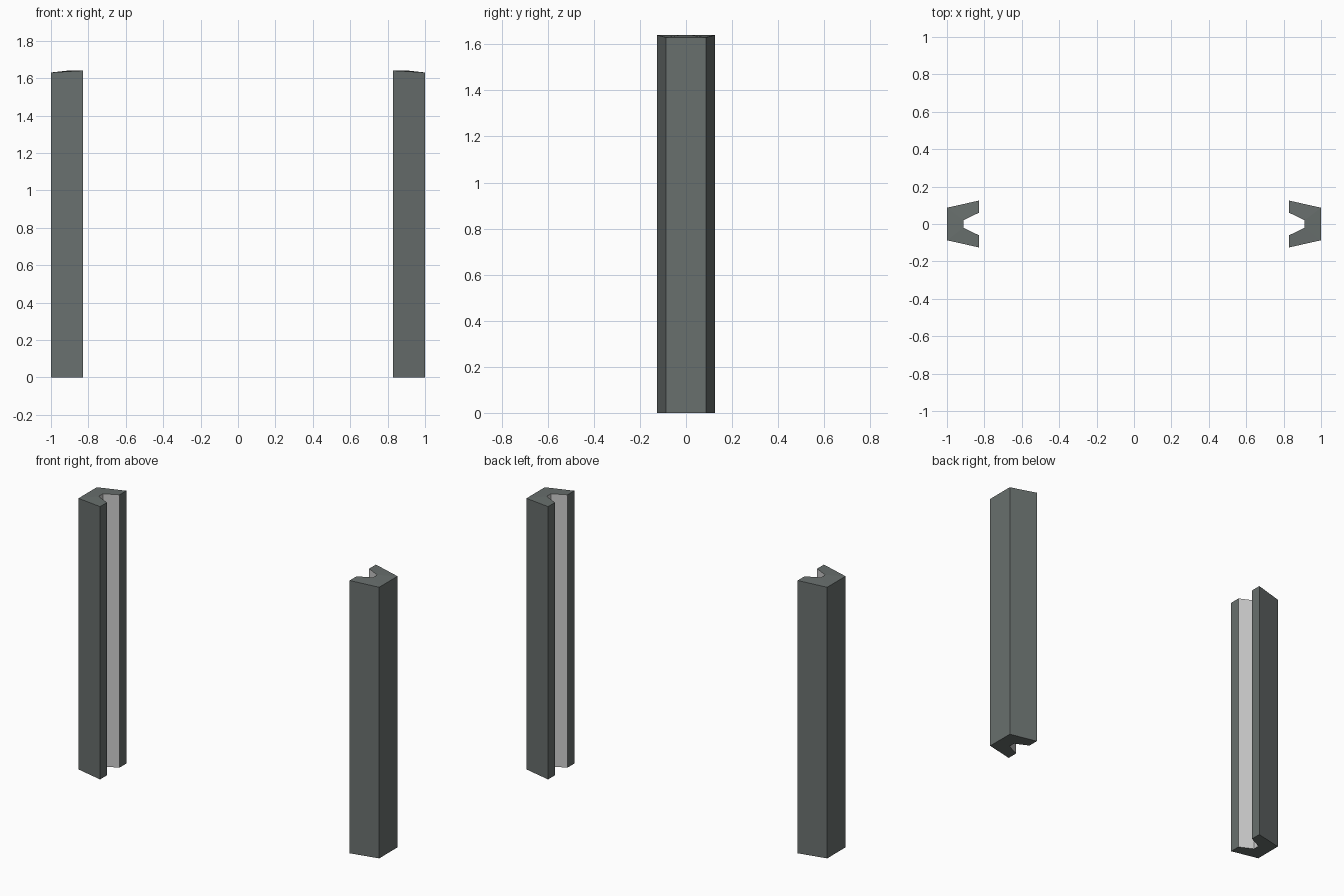
import bpy, bmesh

if "Cube" in bpy.data.objects:
    bpy.data.objects.remove(bpy.data.objects["Cube"])


def material(name, colour):
    mat = bpy.data.materials.new(name)
    mat.diffuse_color = (*colour, 1)
    mat.use_nodes = True
    mat.node_tree.nodes["Principled BSDF"].inputs["Base Color"].default_value = mat.diffuse_color
    return mat


body = material("dark_grey", (0.14, 0.16, 0.155))
lining = material("light_grey", (0.75, 0.75, 0.75))

# Post cross-section (x, y, top height): outer face, arm tips, tapered groove
half = [(1.0, 0.087, 1.63), (0.83, 0.125, 1.64), (0.83, 0.06, 1.64), (0.912, 0.02, 1.64)]
section = half + [(x, -y, z) for x, y, z in reversed(half)]
# Cap split into two arms and the bridge behind the groove
CAPS = [(0, 1, 2, 3), (7, 0, 3, 4), (4, 5, 6, 7)]
GROOVE = (2, 3, 4)


def post(name, side):
    bm = bmesh.new()
    low = [bm.verts.new((side * x, y, 0)) for x, y, z in section]
    top = [bm.verts.new((side * x, y, z)) for x, y, z in section]
    # Side walls, with a light lining in the groove
    for i in range(8):
        j = (i + 1) % 8
        wall = bm.faces.new((low[i], low[j], top[j], top[i]))
        wall.material_index = 1 if i in GROOVE else 0
    # Bottom and sloping top
    for cap in CAPS:
        bm.faces.new([low[i] for i in cap])
        bm.faces.new([top[i] for i in cap])
    bmesh.ops.recalc_face_normals(bm, faces=bm.faces)
    mesh = bpy.data.meshes.new(name)
    bm.to_mesh(mesh)
    bm.free()
    mesh.materials.append(body)
    mesh.materials.append(lining)
    bpy.context.collection.objects.link(bpy.data.objects.new(name, mesh))


post("left_grooved_post", -1)
post("right_grooved_post", 1)
